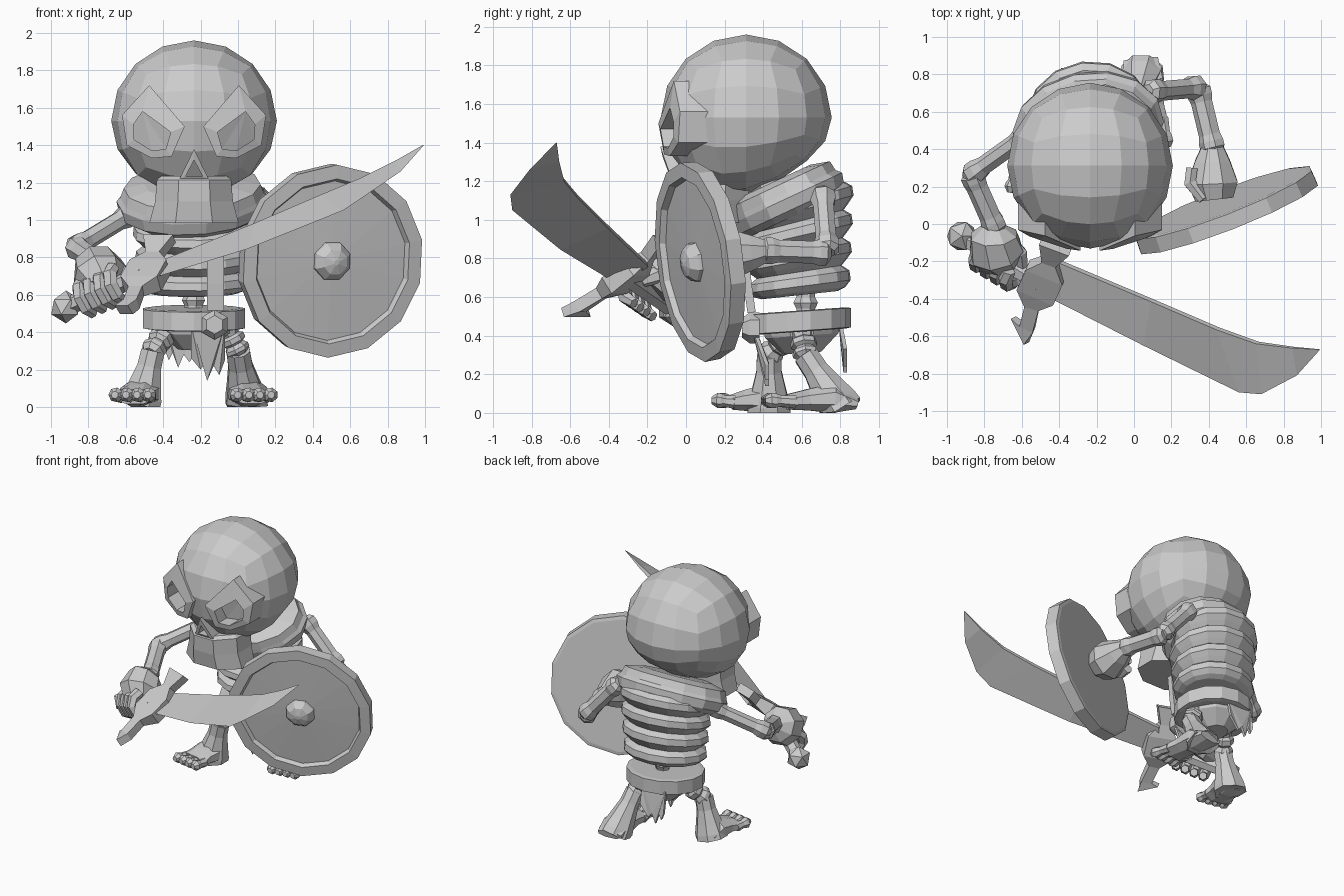
import bpy, bmesh, math
from mathutils import Vector, Matrix

if "Cube" in bpy.data.objects:
    bpy.data.objects.remove(bpy.data.objects["Cube"])

V = Vector
MAT = bpy.data.materials.new("bone_grey")
MAT.diffuse_color = (0.6, 0.6, 0.6, 1)
MAT.use_nodes = True
MAT.node_tree.nodes["Principled BSDF"].inputs["Base Color"].default_value = MAT.diffuse_color
CX = -0.235  # body centre line


def finish(name, bm):
    for v in bm.verts:
        v.co.z = max(v.co.z, 0)  # nothing sinks below the floor
    bmesh.ops.recalc_face_normals(bm, faces=bm.faces)
    me = bpy.data.meshes.new(name)
    bm.to_mesh(me)
    bm.free()
    me.materials.append(MAT)
    ob = bpy.data.objects.new(name, me)
    bpy.context.collection.objects.link(ob)
    return ob


def loft(name, rings, closed=False):
    """Skin a list of equal point rings; cap the ends, or join last to first."""
    bm = bmesh.new()
    vs = [[bm.verts.new(p) for p in r] for r in rings]
    n = len(vs[0])
    pairs = list(zip(vs, vs[1:])) + ([(vs[-1], vs[0])] if closed else [])
    for a, b in pairs:
        for i in range(n):
            bm.faces.new((a[i], a[(i + 1) % n], b[(i + 1) % n], b[i]))
    if not closed:
        caps = [bm.faces.new(vs[0]), bm.faces.new(vs[-1])]
        bmesh.ops.triangulate(bm, faces=caps)
    return finish(name, bm)


def ell(c, rx, ry, tilt=0, yaw=0, n=14):
    m = Matrix.Rotation(math.radians(tilt), 3, 'X') @ Matrix.Rotation(math.radians(yaw), 3, 'Z')
    w = [2 * math.pi * (i + 0.5) / n for i in range(n)]
    return [V(c) + m @ V((rx * math.cos(a), ry * math.sin(a), 0)) for a in w]


def tube(name, pts, radii, n=7):
    """Tapered tube along points; a radius may be (sideways, upward)."""
    pts = [V(p) for p in pts]
    d = (pts[-1] - pts[0]).normalized()
    ref = V((0, 1, 0)) if abs(d.z) > 0.8 else V((0, 0, 1))
    rings = []
    for i, (p, r) in enumerate(zip(pts, radii)):
        t = (pts[min(i + 1, len(pts) - 1)] - pts[max(i - 1, 0)]).normalized()
        u = ref.cross(t).normalized()
        v = t.cross(u)
        a, b = r if isinstance(r, tuple) else (r, r)
        w = [2 * math.pi * (k + 0.5) / n for k in range(n)]
        rings.append([p + u * a * math.cos(x) + v * b * math.sin(x) for x in w])
    return loft(name, rings)


def bone(name, a, b, r=0.052, knob=0.064):
    """Limb bone with a slightly thicker knuckle at each end."""
    a, b = V(a), V(b)
    ts = (-0.12, -0.04, 0.08, 0.2, 0.8, 0.92, 1.04, 1.12)
    rs = (knob * .6, knob, knob, r, r, knob, knob, knob * .6)
    return tube(name, [a.lerp(b, t) for t in ts], rs)


def ball(name, c, r, sub=1):
    bm = bmesh.new()
    bmesh.ops.create_icosphere(bm, subdivisions=sub, radius=r, matrix=Matrix.Translation(c))
    return finish(name, bm)


# --- skull: cube rounded into a ball, tucked up at the lower back
bm = bmesh.new()
bmesh.ops.create_cube(bm, size=2)
bmesh.ops.subdivide_edges(bm, edges=bm.edges[:], cuts=3, use_grid_fill=True)
for v in bm.verts:
    p = V([math.tan(c * math.pi / 4) for c in v.co]).normalized()
    if p.z < 0:
        p.z *= 1 - 0.26 * max(0, min(1, p.y + 0.3))
    v.co = V((CX + p.x * 0.443, 0.312 + p.y * 0.443, 1.53 + p.z * 0.43))
skull = finish("skull", bm)


def face_y(x, z):
    return 0.31 - math.sqrt(max(0.01, 0.44 ** 2 - x * x - (z - 1.53) ** 2))


def mask_y(x, z):
    return min(face_y(x, z) - .015, -.145 + .75 * x * x + .8 * (z - 1.5) ** 2)


def socket(name, outer, inner, s):
    """Raised rim on the face plus a sunken hole inside it."""
    def pts(poly, f):
        return [V((CX + s * x, f(x, z), z)) for x, z in poly]

    def deep(x, z):
        return face_y(x, z) + .05
    loft(name, [pts(outer, mask_y), pts(inner, mask_y), pts(inner, deep), pts(outer, deep)], True)
    cutter = loft("cutter", [pts(inner, lambda x, z: -0.5), pts(inner, lambda x, z: face_y(x, z) + .06)])
    mod = skull.modifiers.new("hole", 'BOOLEAN')
    mod.operation, mod.object, mod.solver = 'DIFFERENCE', cutter, 'EXACT'
    bpy.context.view_layer.objects.active = skull
    bpy.ops.object.modifier_apply(modifier=mod.name)
    bpy.data.objects.remove(cutter)


eye_out = [(.24, 1.72), (.05, 1.50), (.12, 1.34), (.225, 1.33), (.36, 1.40), (.385, 1.56)]
eye_in = [(.275, 1.58), (.125, 1.47), (.15, 1.38), (.225, 1.37), (.32, 1.43), (.325, 1.51)]
socket("left_eye_rim", eye_out, eye_in, -1)
socket("right_eye_rim", eye_out, eye_in, 1)
socket("nose_rim", [(0, 1.38), (.08, 1.215), (-.08, 1.215)],
       [(0, 1.32), (.045, 1.235), (-.045, 1.235)], 1)

# --- jaw, flaring at the chin
loft("jaw", [ell((CX, .12, z), rx, ry, 0, 0, 8) for z, rx, ry in
             ((1.235, .19, .19), (1.215, .215, .225), (1.10, .225, .22), (.985, .258, .20))])
tube("neck", [(CX, .5, 1.05), (CX, .36, 1.3)], [.09, .09])

# --- rib cage: stacked bands with ridged profile
ribs = [(.61, .24, .20)]
for k in range(4):
    z = .625 + k * .13
    w = .305 + .012 * k
    ribs += [(z + dz, w - i, w - .035 - i) for dz, i in ((0, .03), (.03, 0), (.075, .005), (.105, .045))]
loft("rib_cage", [ell((CX, .59 - .03 * (z - .6), z), rx, ry, 6 + 22 * (z - .6), 8, 14) for z, rx, ry in ribs])
# --- shoulder band sloping down to the front
loft("shoulder_band", [ell((-.245, .56 - .02 * i, z), rx, ry, 25, 14, 14) for i, (z, rx, ry) in enumerate(
    ((1.02, .34, .27), (1.05, .395, .305), (1.11, .41, .315), (1.13, .39, .30), (1.18, .37, .29), (1.20, .26, .20)))])
tube("breastbone", [(-.12, .34, .52), (-.12, .32, .66), (-.12, .30, .84)], [(.065, .03)] * 3, 4)
tube("spine", [(CX, .62, z) for z in (.45, .54, .57, .60, .66)], [.05, .05, .065, .05, .05])

# --- hips, belt and torn cloth
loft("pelvis", [ell((CX, .60, z), rx, ry, 4, 0, 10) for z, rx, ry in
                ((.47, .22, .21), (.40, .20, .19), (.31, .09, .10))])
loft("belt", [ell((CX, .585, z), r, r - .01, 4, 0, 14) for z, r in
              ((.42, .255), (.425, .28), (.525, .28), (.53, .25))])
tube("buckle", [(-.125, .38, .44), (-.125, .33, .44), (-.125, .29, .44)], [.08, .08, .05], 6)


def cloth(name, xs, zs, top, y0, y1):
    poly = [(x, z, y1) for x, z in zip(xs, zs)] + [(xs[-1], top, y0), (xs[0], top, y0)]
    loft(name, [[V((x, y + d, z)) for x, z, y in poly] for d in (0, .02)])


cloth("front_cloth", (-.25, -.20, -.185, -.165, -.13, -.10, -.07), (.26, .20, .22, .14, .22, .17, .25), .44, .34, .41)
cloth("back_cloth", (-.39, -.37, -.35, -.32, -.29, -.26, -.19), (.30, .25, .29, .21, .28, .24, .33), .46, .79, .815)


# --- legs with ringed knees, flared shins and toed feet
def leg(side, hip, knee, heel, toe):
    hip, knee, heel, toe = V(hip), V(knee), V(heel), V(toe)
    tube(side + "_thigh", [hip.lerp(knee, t) for t in (0, .3, .4, .6, .7, .85, 1, 1.15)],
         [.06, .05, .07, .07, .05, .068, .068, .045])
    tube(side + "_shin", [knee.lerp(heel, t) for t in (0, .3, .65, .9, 1.05)], [.068, .07, .095, .115, .12], 8)
    d = toe - heel
    tube(side + "_foot", [heel + d * t + V((0, 0, z)) for t, z in ((-.22, .02), (.1, .05), (.45, .045), (.75, .035))],
         [(.10, .03), (.115, .085), (.105, .06), (.12, .042)], 8)
    across = V((-d.y, d.x, 0)).normalized()
    for i in range(4):
        o = across * (i - 1.5) * .06
        a, b = heel + d * .65 + o * .9 + V((0, 0, .035)), toe + o + V((0, 0, .045))
        tube(f"{side}_toe_{i + 1}", [a, a.lerp(b, .6), a.lerp(b, .8), b, b + d.normalized() * .03],
             [.035, .03, .038, .04, .02], 7)


leg("left", (-.37, .55, .42), (-.455, .43, .30), (-.52, .43, .02), (-.565, .18, .02))
leg("right", (-.06, .60, .42), (.0, .62, .30), (.045, .80, .025), (.085, .43, .02))

# --- arms
bone("left_upper_arm", (-.58, .47, 1.03), (-.86, .27, .86))
bone("left_forearm", (-.86, .25, .85), (-.745, -.01, .77), .06, .066)
bone("right_upper_arm", (.10, .71, 1.12), (.33, .73, .86), .055, .068)
bone("right_forearm", (.35, .71, .83), (.42, .42, .84), .06, .07)
tube("right_hand", [(.42, .42, .84), (.42, .34, .83), (.42, .22, .82), (.43, .13, .82)], [.06, .10, .145, .11], 8)
for i in range(3):
    tube(f"right_finger_{i + 1}", [(.31, .30, .76 + i * .07), (.30, .22, .76 + i * .07), (.37, .13, .77 + i * .07)],
         [.035, .038, .03], 6)

# --- sword: pommel, grip, guard and curved blade
P, C = V((-.92, -.065, .535)), V((-.50, -.32, .71))
axis = (C - P).normalized()
up = (V((0, 0, 1)) - axis * axis.z).normalized()
fwd = axis.cross(up)
ball("pommel", P, .088)
tube("grip", [P, C], [.05, .05], 6)
tube("guard", [(-.61, -.57, .52), (-.57, -.55, .55), (-.545, -.44, .62), (-.52, -.37, .66), (-.47, -.26, .75),
               (-.45, -.20, .81), (-.42, -.12, .90)],
     [(.11, .04), (.055, .045), (.055, .045), (.15, .07), (.15, .07), (.055, .045), (.12, .045)], 4)
back_edge = [(-.40, -.20, .77), (.1, -.41, .97), (.45, -.56, 1.12), (.66, -.635, 1.21), (.85, -.66, 1.31), (.99, -.67, 1.40)]
cut_edge = [(-.52, -.36, .67), (.05, -.65, .845), (.56, -.90, 1.05), (.68, -.91, 1.13), (.87, -.81, 1.26), (.992, -.675, 1.398)]
side = (V(back_edge[4]) - V(back_edge[0])).cross(V(cut_edge[1]) - V(back_edge[1])).normalized() * .018
loft("blade", [[V(b) + side * k, V(b) - side * k, V(c)] for b, c, k in zip(back_edge, cut_edge, (1, 1, 1, .9, .6, .1))])

# --- sword hand gripping the handle
mid = P.lerp(C, .5)
tube("left_hand", [(-.745, -.01, .77), (-.75, -.06, .75), (-.735, -.15, .70), mid + up * .02], [.06, .13, .15, .11], 8)
for i in range(4):
    q = P.lerp(C, .30 + .13 * i)
    tube(f"left_finger_{i + 1}", [q + (up * math.cos(a) + fwd * math.sin(a)) * .095 for a in (.3, .95, 1.6, 2.3, 3.0)],
         [.038, .04, .04, .038, .028], 6)
tube("left_thumb", [(-.68, -.08, .74), (-.61, -.16, .71), (-.595, -.23, .68)], [.045, .045, .03], 6)

# --- round shield with raised rim and central boss
turn = V((.36, -.925, -.13)).to_track_quat('Z', 'Y').to_matrix().to_4x4()
frame = Matrix.Translation((.49, .077, .785)) @ turn


def turned(name, profile, n):
    loft(name, [[frame @ p for p in ell((0, 0, h), r, r, 0, 0, n)] for r, h in profile])


turned("shield", ((.03, -.045), (.49, -.045), (.515, -.04), (.52, .045), (.445, .05), (.43, .02), (.03, .035)), 14)
turned("shield_boss", ((.11, .02), (.105, .05), (.07, .09), (.015, .105)), 8)
